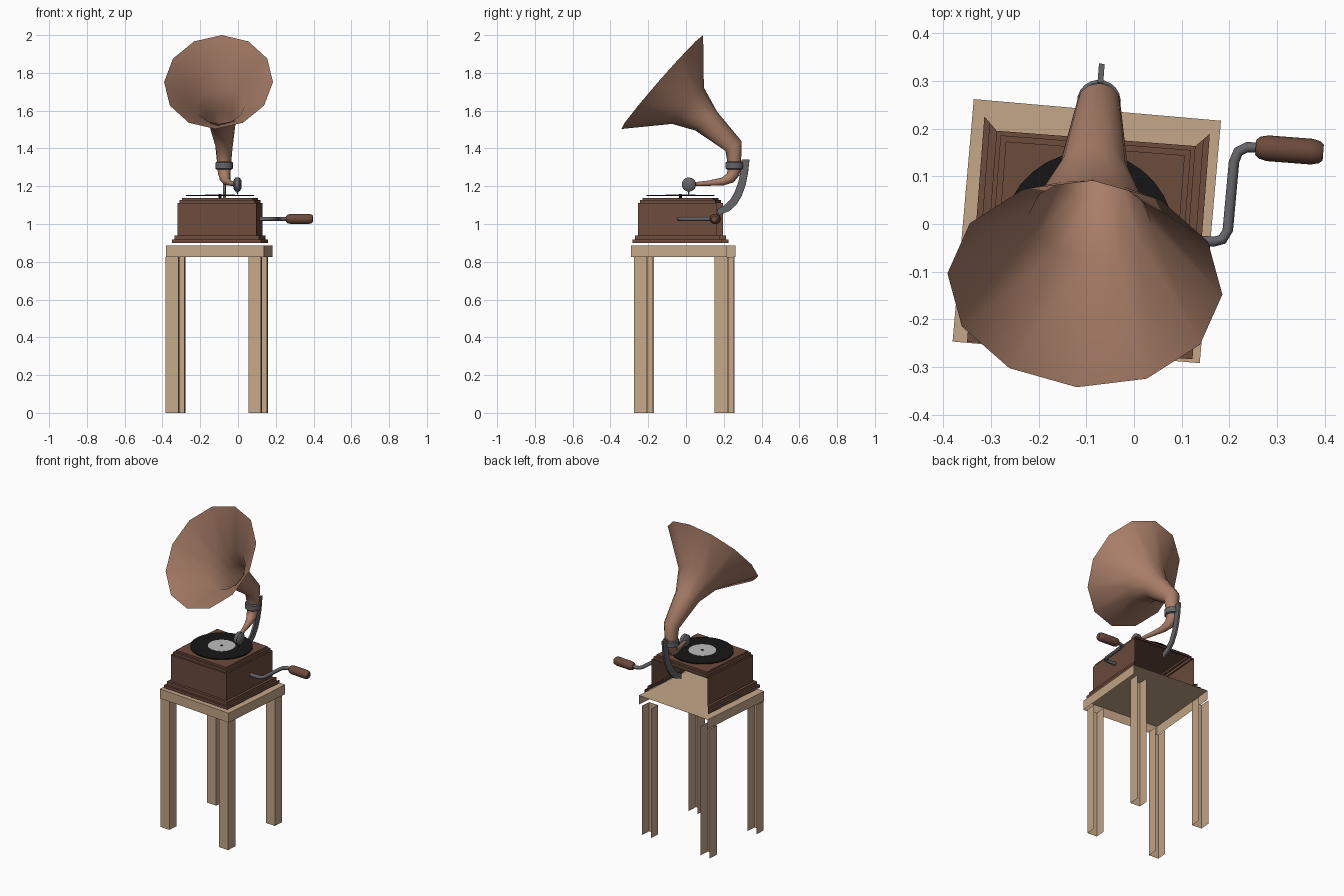
import bpy, bmesh, math
from mathutils import Matrix, Vector

if "Cube" in bpy.data.objects:
    bpy.data.objects.remove(bpy.data.objects["Cube"])

PLAYER = Matrix.Translation((-0.0955, -0.029, 0)) @ Matrix.Rotation(math.radians(-4.4), 4, 'Z')
TABLE = Matrix.Translation((-0.099, -0.015, 0)) @ Matrix.Rotation(math.radians(-5), 4, 'Z')
LEGS = Matrix.Translation((-0.112, -0.009, 0)) @ Matrix.Rotation(math.radians(-4.3), 4, 'Z')


def material(name, rgb):
    m = bpy.data.materials.new(name)
    m.diffuse_color = (*rgb, 1)
    m.use_nodes = True
    m.node_tree.nodes["Principled BSDF"].inputs["Base Color"].default_value = m.diffuse_color
    return m


TAN = material("pale_wood", (0.56, 0.39, 0.25))
BROWN = material("dark_wood", (0.15, 0.07, 0.045))
COPPER = material("copper", (0.40, 0.21, 0.14))
METAL = material("dark_metal", (0.13, 0.13, 0.14))
BLACK = material("black_vinyl", (0.008, 0.008, 0.008))
PAPER = material("paper", (0.5, 0.5, 0.5))


def build(name, verts, faces, mat, frame, smooth=None):
    me = bpy.data.meshes.new(name)
    me.from_pydata([tuple(v) for v in verts], [], faces)
    me.transform(frame)
    bm = bmesh.new()
    bm.from_mesh(me)
    bmesh.ops.recalc_face_normals(bm, faces=bm.faces)
    bm.to_mesh(me)
    bm.free()
    me.materials.append(mat)
    ob = bpy.data.objects.new(name, me)
    bpy.context.collection.objects.link(ob)
    if smooth:
        bpy.ops.object.select_all(action='DESELECT')
        ob.select_set(True)
        bpy.context.view_layer.objects.active = ob
        bpy.ops.object.shade_smooth_by_angle(angle=math.radians(smooth))
    return ob


def loft(rings, caps=(False, False), skip=lambda span, side: False):
    """Join equal closed rings; skip() leaves out chosen faces."""
    n = len(rings[0])
    faces = [(i * n + j, i * n + (j + 1) % n, (i + 1) * n + (j + 1) % n, (i + 1) * n + j)
             for i in range(len(rings) - 1) for j in range(n) if not skip(i, j)]
    if caps[0]:
        faces.append(tuple(range(n))[::-1])
    if caps[1]:
        faces.append(tuple(range((len(rings) - 1) * n, len(rings) * n)))
    return [v for r in rings for v in r], faces


def square(hx, hy, z, cx=0, cy=0):
    # side index 2 is the back
    return [(cx - hx, cy - hy, z), (cx + hx, cy - hy, z), (cx + hx, cy + hy, z), (cx - hx, cy + hy, z)]


def ring(c, u, v, n):
    c, u, v = Vector(c), Vector(u), Vector(v)
    return [c + u * math.cos(2 * math.pi * k / n) + v * math.sin(2 * math.pi * k / n) for k in range(n)]


def lathe(name, base, axis, profile, mat, n=24, smooth=40):
    """Revolve (distance, radius) pairs about an axis."""
    a = Vector(axis)
    u = a.orthogonal().normalized()
    v = a.cross(u)
    rings = [ring(Vector(base) + a * d, u * r, v * r, n) for d, r in profile]
    return build(name, *loft(rings, (True, True)), mat, PLAYER, smooth)


def tube(name, path, mat, n=12):
    """Sweep circles along (x, y, z, radius) points."""
    p = [Vector(q[:3]) for q in path]
    rings, u = [], None
    for i, q in enumerate(path):
        t = (p[min(i + 1, len(p) - 1)] - p[max(i - 1, 0)]).normalized()
        u = t.orthogonal() if u is None else u - t * u.dot(t)
        u.normalize()
        rings.append(ring(p[i], u * q[3], t.cross(u) * q[3], n))
    return build(name, *loft(rings, (True, True)), mat, PLAYER, 60)


def back(span, side):
    return side == 2


# Table, open at the back and underneath
build("table_top", *loft([square(0.26, 0.255, 0.825), square(0.26, 0.255, 0.885)],
                         (False, True), back), TAN, TABLE)
for sx, side in ((-1, "left"), (1, "right")):
    for sy, end in ((-1, "front"), (1, "back")):
        post = [square(0.0335, 0.0335, z, sx * 0.2195, sy * 0.214) for z in (0, 0.825)]
        build(f"{end}_{side}_leg", *loft(post, skip=back), TAN, LEGS)

# Stepped cabinet, open at the back below the lid
steps = [(0.237, 0.9), (0.237, 0.918), (0.225, 0.918), (0.225, 0.94), (0.209, 0.94),
         (0.209, 1.11), (0.2, 1.11), (0.2, 1.126), (0.188, 1.126), (0.188, 1.138)]
build("cabinet", *loft([square(h, h, z) for h, z in steps], (False, True),
                       lambda i, j: j == 2 and i < 5), BROWN, PLAYER)

# Record, label and spindle
lathe("record", (0, 0, 1.148), (0, 0, 1), [(0, 0.181), (0.006, 0.181)], BLACK, 32)
lathe("record_label", (0, 0, 1.154), (0, 0, 1), [(0, 0.08), (0.001, 0.08)], PAPER, 32)
lathe("spindle", (0, 0, 1.138), (0, 0, 1), [(0, 0.007), (0.02, 0.007)], BLACK, 8)

# Twelve-sided horn: upper y z, lower y z, half width
sections = [(0.120, 2.0, -0.314, 1.503, 0.289), (0.124, 1.722, -0.045, 1.53, 0.128),
            (0.194, 1.595, 0.079, 1.495, 0.074), (0.325, 1.437, 0.239, 1.387, 0.046),
            (0.321, 1.31, 0.251, 1.31, 0.036)]
rings = []
for ty, tz, by, bz, w in sections:
    top, low = Vector((0, ty, tz)), Vector((0, by, bz))
    rings.append(ring((top + low) / 2, (w, 0, 0), (top - low) / 2, 12))
build("horn", *loft(rings), COPPER, PLAYER, 50)

# Collar joining the horn to the arm
lathe("horn_collar", (0, 0.286, 1.288), (0, 0, 1),
      [(0, 0.04), (0.005, 0.046), (0.037, 0.046), (0.042, 0.04)], METAL, 20)

# Tone arm, sound head and needle
tube("tone_arm", [(0, 0.286, 1.30, 0.037), (0.001, 0.281, 1.27, 0.034), (0.006, 0.264, 1.243, 0.029),
                  (0.019, 0.225, 1.225, 0.021), (0.044, 0.153, 1.216, 0.014),
                  (0.077, 0.06, 1.21, 0.009)], COPPER)
lathe("sound_head", (0.068, 0.051, 1.209), (1, 0, 0),
      [(0, 0.022), (0.01, 0.037), (0.032, 0.037), (0.042, 0.022)], METAL, 20)
tube("needle", [(0.089, 0.051, 1.18, 0.006), (0.089, 0.049, 1.156, 0.003)], METAL, 6)

# Flat curved bracket behind the cabinet
edges = [(0.366, 1.342, 0.326, 1.342), (0.358, 1.27, 0.319, 1.28), (0.345, 1.205, 0.308, 1.225),
         (0.325, 1.15, 0.29, 1.175), (0.297, 1.103, 0.267, 1.132), (0.258, 1.068, 0.235, 1.1),
         (0.2, 1.045, 0.195, 1.078)]
strap = [[(s, oy, oz), (-s, oy, oz), (-s, iy, iz), (s, iy, iz)]
         for oy, oz, iy, iz in edges for s in (0.006,)]
build("horn_bracket", *loft(strap, (True, True)), METAL, PLAYER, 40)

# Winding crank and grip
tube("crank_rod", [(x, y, 1.027, 0.011) for x, y in
                   ((0.2, 0.012), (0.262, 0.012), (0.28, 0.018), (0.29, 0.038), (0.292, 0.182),
                    (0.299, 0.204), (0.317, 0.215), (0.345, 0.216))], METAL)
lathe("crank_grip", (0.335, 0.216, 1.027), (1, 0, 0),
      [(0, 0.016), (0.008, 0.023), (0.025, 0.027), (0.118, 0.027), (0.135, 0.023), (0.142, 0.016)], BROWN, 16)
